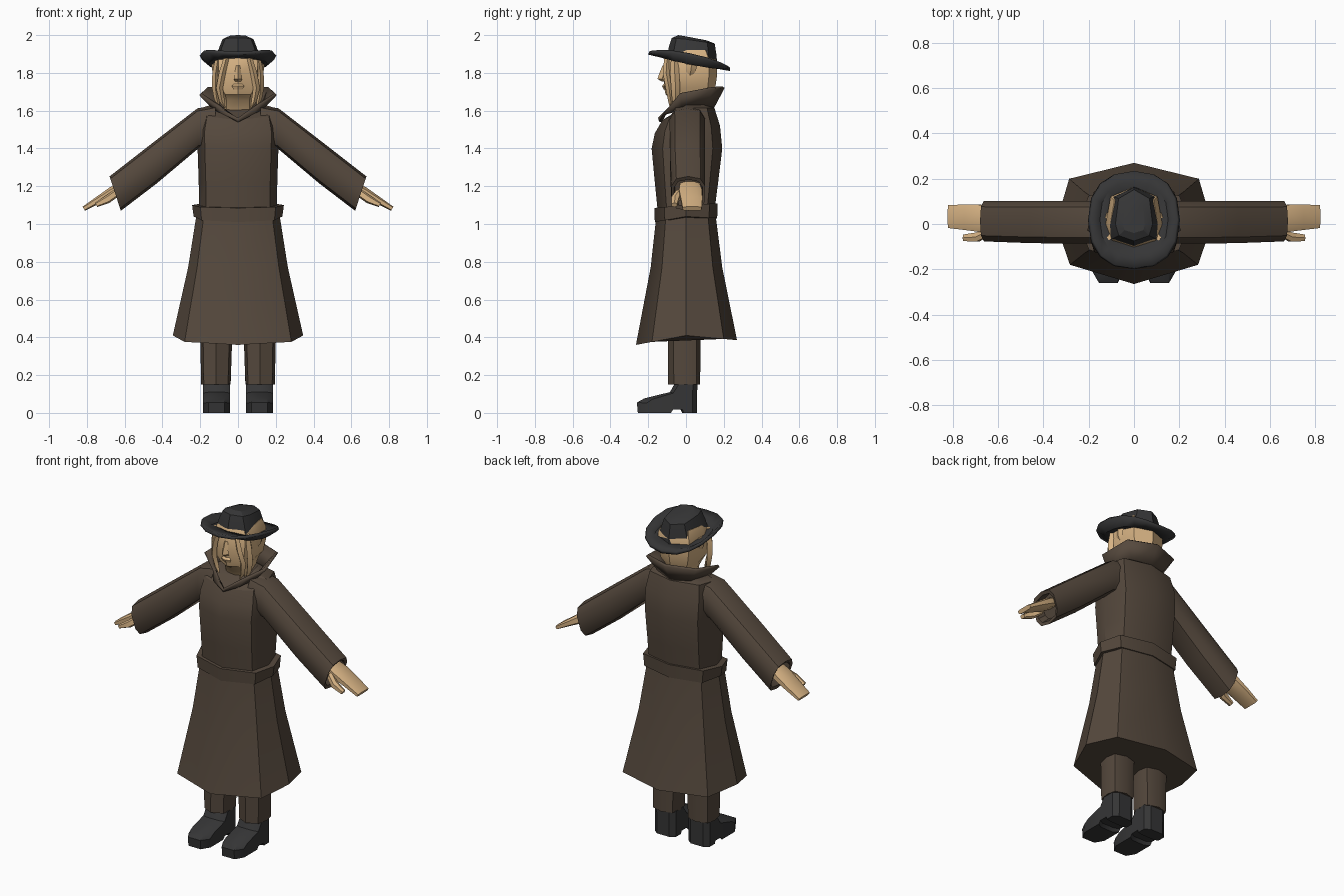
import bpy, bmesh, math
from mathutils import Vector

if "Cube" in bpy.data.objects:
    bpy.data.objects.remove(bpy.data.objects["Cube"])


def material(name, rgb):
    m = bpy.data.materials.new(name)
    m.use_nodes = True
    m.diffuse_color = (*rgb, 1)
    m.node_tree.nodes["Principled BSDF"].inputs["Base Color"].default_value = (*rgb, 1)
    return m


BROWN = material("coat_brown", (0.09, 0.065, 0.046))
SKIN = material("warm_skin", (0.68, 0.45, 0.23))
BLACK = material("charcoal", (0.036, 0.036, 0.037))


def loft(name, rings, mat, closed=True, caps=True, side=1, solid=0, angle=35):
    """Skin a list of equal-length point rings into one object."""
    bm = bmesh.new()
    rows = [[bm.verts.new((p[0] * side, p[1], p[2])) for p in r] for r in rings]
    n = len(rows[0])
    for a, b in zip(rows, rows[1:]):
        for i in range(n if closed else n - 1):
            j = (i + 1) % n
            bm.faces.new((a[i], a[j], b[j], b[i]))
    if caps:
        bm.faces.new(rows[0])
        bm.faces.new(rows[-1])
    bmesh.ops.recalc_face_normals(bm, faces=bm.faces)
    mesh = bpy.data.meshes.new(name)
    bm.to_mesh(mesh)
    bm.free()
    mesh.materials.append(mat)
    obj = bpy.data.objects.new(name, mesh)
    bpy.context.collection.objects.link(obj)
    if solid:
        mod = obj.modifiers.new("thickness", "SOLIDIFY")
        mod.thickness, mod.offset = solid, 0
    bpy.ops.object.select_all(action="DESELECT")
    obj.select_set(True)
    bpy.context.view_layer.objects.active = obj
    bpy.ops.object.shade_smooth_by_angle(angle=math.radians(angle))
    return obj


def pair(name, rings, mat, **kw):
    """Left and right copies of a loft."""
    for label, s in (("left_", 1), ("right_", -1)):
        loft(label + name, rings, mat, side=s, **kw)


def octo(w, yf, yb, zs, zf=None, zb=None, cx=0):
    """Eight-sided level ring with its own side, front and back heights."""
    zf = zs if zf is None else zf
    zb = zs if zb is None else zb
    pts = []
    for i in range(8):
        s, c = [(0, -1), (.82, -.68), (1, 0), (.83, .74), (0, 1),
                (-.83, .74), (-1, 0), (-.82, -.68)][i]
        end_y, end_z = (yf, zf) if c < 0 else (yb, zb)
        t = abs(c)
        pts.append((cx + w * s, t * end_y, zs + (end_z - zs) * t))
    return pts


def limb(top, low, y0, y1, n=10, power=.7):
    """Rounded section spanning two (x, z) points and a depth range."""
    pts = []
    for i in range(n):
        a = math.tau * (i + .5) / n
        u, v = (math.copysign(abs(f(a)) ** power, f(a)) for f in (math.cos, math.sin))
        pts.append(((top[0] + low[0]) / 2 + v * (top[0] - low[0]) / 2,
                    (y0 + y1) / 2 + u * (y1 - y0) / 2,
                    (top[1] + low[1]) / 2 + v * (top[1] - low[1]) / 2))
    return pts


def strip(path, dx, dy):
    """Diamond-section rings following a path."""
    return [[(x - dx * k, y, z), (x, y - dy * k, z), (x + dx * k, y, z), (x, y + dy * k, z)]
            for x, y, z, k in path]


# Coat skirt, torso and belt
loft("coat_skirt", [octo(.345, -.265, .27, .41, .36, .385),
                    octo(.264, -.187, .192, .77),
                    octo(.218, -.155, .155, 1.06)], BROWN)
loft("coat_torso", [octo(.205, -.147, .147, 1.04),
                    octo(.208, -.165, .17, 1.22),
                    octo(.214, -.182, .192, 1.4),
                    octo(.216, -.165, .18, 1.51, 1.48, 1.52),
                    octo(.2, -.125, .15, 1.612, 1.55, 1.615),
                    octo(.1, -.07, .11, 1.645, 1.575, 1.645)], BROWN)
loft("belt", [octo(.235, -.165, .165, 1.04, 1.01, 1.03),
              octo(.243, -.168, .168, 1.1, 1.085, 1.11)], BROWN)

# Upturned collar, drawn as one half and reflected
lower = [(0, -.135, 1.54), (.08, -.115, 1.58), (.125, -.02, 1.61), (.1, .1, 1.62), (0, .14, 1.615)]
upper = [(0, -.14, 1.56), (.1, -.085, 1.625), (.2, -.03, 1.688), (.165, .14, 1.72), (0, .198, 1.725)]
full = [half + [(-x, y, z) for x, y, z in half[-2:0:-1]] for half in (lower, upper)]
loft("collar", full, BROWN, caps=False, solid=.016)

# Sleeves with hollow cuffs
pair("sleeve", [limb((.12, 1.63), (.12, 1.42), -.085, .1),
                limb((.215, 1.612), (.21, 1.4), -.09, .105),
                limb((.46, 1.423), (.43, 1.215), -.088, .105),
                limb((.68, 1.252), (.62, 1.07), -.08, .105),
                limb((.668, 1.235), (.622, 1.09), -.065, .09),
                limb((.62, 1.26), (.58, 1.13), -.06, .085)], BROWN)

# Hands and thumbs
pair("hand", [limb((.62, 1.225), (.59, 1.185), -.035, .075, 8),
              limb((.68, 1.195), (.65, 1.145), -.04, .088, 8),
              limb((.75, 1.145), (.73, 1.108), -.03, .09, 8),
              limb((.823, 1.092), (.81, 1.07), -.02, .085, 8, .5)], SKIN)
pair("thumb", [limb((.65, 1.185), (.635, 1.145), -.055, -.01, 6),
               limb((.7, 1.15), (.68, 1.112), -.08, -.035, 6),
               limb((.757, 1.112), (.745, 1.09), -.077, -.045, 6)], SKIN)

# Trousers
pair("trouser_leg", [octo(.078, -.095, .075, .15, cx=.117),
                     octo(.086, -.097, .077, .45, cx=.115)], BROWN)

# Boots: side outline swept across the width, rounded off at each side
outline = [(.058, 0), (.06, .155), (-.06, .155), (-.085, .11), (-.22, .077), (-.26, .055),
           (-.255, 0), (-.1, 0), (-.085, .018), (-.03, .018), (-.02, 0)]


def boot_slice(x, toe, heel):
    return [(x, y * (toe if y < -.08 else heel), z * (.95 if toe < 1 and z < .14 else 1))
            for y, z in outline]


pair("boot", [boot_slice(.042, .8, .6), boot_slice(.072, 1, 1),
              boot_slice(.155, 1, 1), boot_slice(.185, .8, .6)], BLACK)

# Head and face
loft("head", [octo(.075, -.02, .1, 1.58),
              octo(.075, -.06, .125, 1.655),
              octo(.082, -.108, .14, 1.685),
              octo(.108, -.115, .155, 1.72),
              octo(.124, -.12, .165, 1.79),
              octo(.125, -.115, .163, 1.87),
              octo(.105, -.09, .14, 1.92)], SKIN)
loft("nose", strip([(0, -.112, 1.84, .5), (0, -.122, 1.785, 1),
                    (0, -.125, 1.768, 1.1), (0, -.11, 1.755, .8)], .02, .024), SKIN, angle=20)
loft("lips", strip([(0, -.11, 1.742, .6), (0, -.115, 1.73, 1),
                    (0, -.11, 1.712, .7)], .034, .012), SKIN, angle=20)
pair("ear", strip([(.112, .02, 1.785, .6), (.124, .025, 1.81, 1),
                   (.126, .03, 1.845, 1.2), (.118, .03, 1.865, .7)], .012, .026), SKIN)

# Loose locks framing the face
pair("front_lock", strip([(.06, -.1, 1.885, .8), (.083, -.105, 1.8, 1), (.098, -.09, 1.72, 1),
                          (.085, -.08, 1.65, .8), (.07, -.082, 1.615, .2)], .018, .018), SKIN, angle=20)
pair("side_lock", strip([(.105, -.06, 1.885, .8), (.118, -.06, 1.8, 1), (.12, -.055, 1.72, 1),
                         (.112, -.055, 1.66, .8), (.1, -.06, 1.62, .2)], .018, .024), SKIN, angle=20)


# Hat brim: rolled up at the sides, dipping at the back
def brim_ring(scale, lift, n=16):
    pts = []
    for i in range(n):
        a = math.tau * i / n
        c, s = (math.copysign(abs(f(a)) ** .85, f(a)) for f in (math.cos, math.sin))
        x, y = .197 * scale * c, .215 * scale * s
        pts.append((x, y + .018, 1.862 - .2 * y + lift * c * c))
    return pts


loft("hat_brim", [brim_ring(.45, 0), brim_ring(.78, -.008), brim_ring(1, .036)],
     BLACK, caps=False, solid=.018)
loft("hat_crown", [octo(.122, -.1, .165, 1.865, 1.89, 1.835),
                   octo(.105, -.09, .162, 1.92, 1.94, 1.89),
                   octo(.082, -.075, .152, 1.978, 1.985, 1.955),
                   octo(.05, -.04, .11, 1.993, 2.0, 1.972)], BLACK, angle=25)
